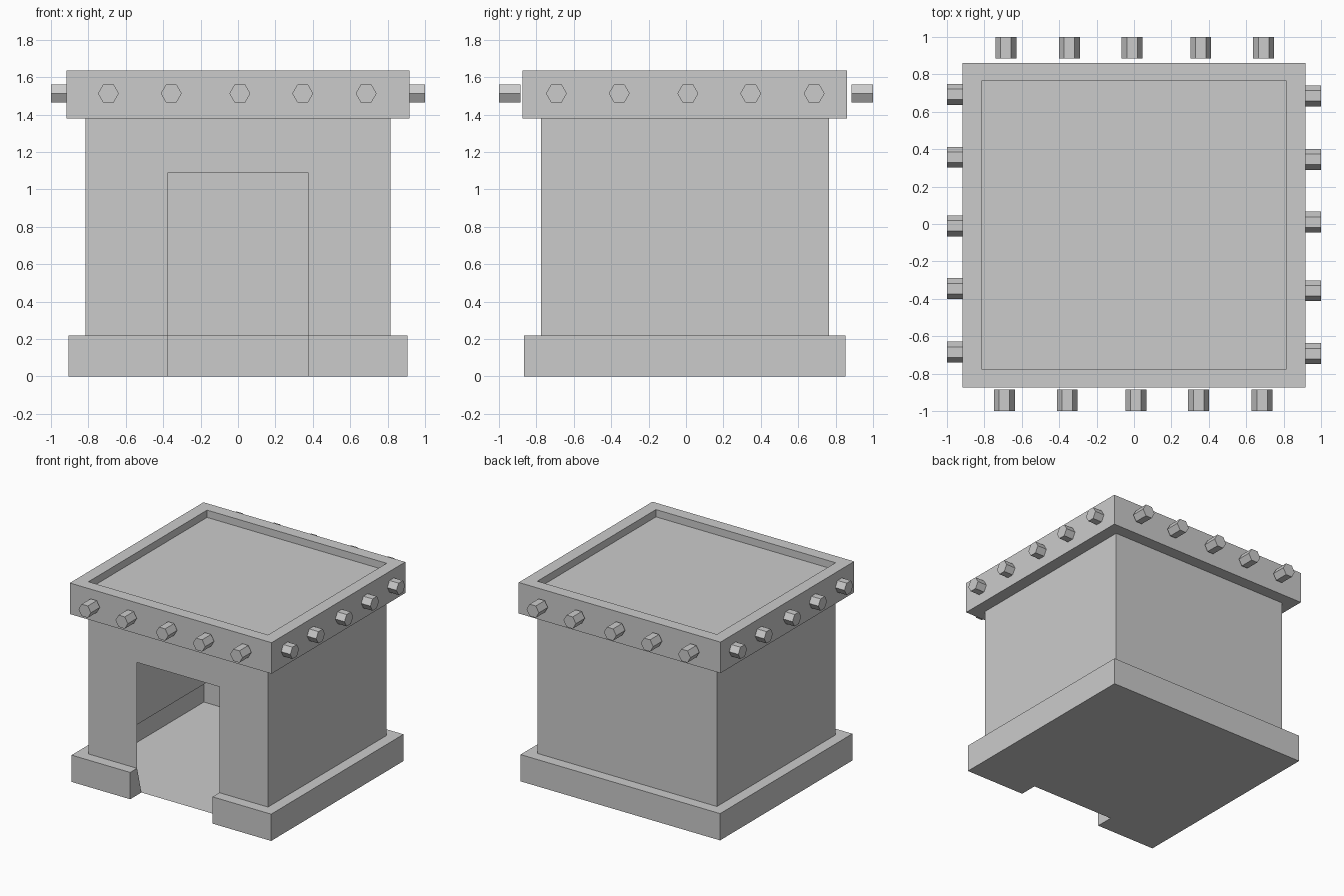
import bpy, bmesh, math
from mathutils import Matrix, Vector

old = bpy.data.objects.get("Cube")
if old:
    bpy.data.objects.remove(old, do_unlink=True)

stone = bpy.data.materials.new("grey_stone")
stone.use_nodes = True
GREY = (0.6, 0.6, 0.6, 1)
stone.diffuse_color = GREY
stone.node_tree.nodes["Principled BSDF"].inputs["Base Color"].default_value = GREY


def finish(bm, name):
    mesh = bpy.data.meshes.new(name)
    bm.to_mesh(mesh)
    bm.free()
    mesh.materials.append(stone)
    obj = bpy.data.objects.new(name, mesh)
    bpy.context.collection.objects.link(obj)
    return obj


def ring(bm, half_x, half_y, z, centre_y=-0.006):
    corners = ((-1, -1), (1, -1), (1, 1), (-1, 1))
    return [bm.verts.new((sx * half_x, centre_y + sy * half_y, z)) for sx, sy in corners]


# Building shell: stepped base, walls, overhanging parapet and sunken roof
BASE_Z, EAVE_Z, TOP_Z, ROOF_Z = 0.22, 1.38, 1.635, 1.575
base, wall, rim = (0.907, 0.859), (0.816, 0.77), (0.917, 0.868)
profile = [(base, 0), (base, BASE_Z), (wall, BASE_Z), (wall, EAVE_Z),
           (rim, EAVE_Z), (rim, TOP_Z), (wall, TOP_Z), (wall, ROOF_Z)]
bm = bmesh.new()
rings = [ring(bm, hx, hy, z) for (hx, hy), z in profile]
for low, high in zip(rings, rings[1:]):
    for i in range(4):
        j = (i + 1) % 4
        bm.faces.new((low[i], low[j], high[j], high[i]))
bm.faces.new(rings[0][::-1])
bm.faces.new(rings[-1])
bmesh.ops.recalc_face_normals(bm, faces=bm.faces)

# Doorway: slice the front and the floor, then remove the pieces in the opening
DOOR_X, DOOR_Z, SILL_Y = 0.374, 1.09, -0.72


def slice_faces(faces, point, normal):
    geom = set(faces)
    for f in faces:
        geom.update(f.edges)
        geom.update(f.verts)
    bmesh.ops.bisect_plane(bm, geom=list(geom), plane_co=point, plane_no=normal)


def door_strip():
    found = []
    for f in bm.faces:
        c = f.calc_center_median()
        front = c.y < -0.7 and c.z < EAVE_Z - 0.01
        floor = c.z < 0.001
        if (front or floor) and abs(c.x) < DOOR_X:
            found.append(f)
    return found


for side in (-1, 1):
    slice_faces(door_strip(), (side * DOOR_X, 0, 0), (1, 0, 0))
slice_faces([f for f in door_strip() if f.normal.y < -0.9], (0, 0, DOOR_Z), (0, 0, 1))
slice_faces([f for f in door_strip() if f.normal.z < -0.9], (0, SILL_Y, 0), (0, 1, 0))
opening = [f for f in door_strip() if f.calc_center_median().y < SILL_Y
           and f.calc_center_median().z < DOOR_Z]
bmesh.ops.delete(bm, geom=opening, context='FACES')

# Door jambs through the base step
front_y, wall_y = -0.006 - base[1], -0.006 - wall[1]
jamb = ((front_y, 0), (front_y, BASE_Z), (wall_y, BASE_Z), (SILL_Y, 0))
for side in (-1, 1):
    face = bm.faces.new([bm.verts.new((side * DOOR_X, y, z)) for y, z in jamb])
    face.normal_update()
    if face.normal.x * side > 0:
        face.normal_flip()
bmesh.ops.remove_doubles(bm, verts=bm.verts, dist=0.0005)
finish(bm, "building_shell")

# Hexagonal beam ends, the same uneven row on each of the four sides
ROW = (-0.693, -0.357, 0.01, 0.346, 0.685)
PEG_Z, PEG_R, PEG_LENGTH = 1.513, 0.056, 0.116
for turn, side_name in enumerate(("front", "left", "back", "right")):
    for number, x in enumerate(ROW, 1):
        bm = bmesh.new()
        bmesh.ops.create_cone(bm, cap_ends=True, segments=6, radius1=PEG_R,
                              radius2=PEG_R, depth=PEG_LENGTH,
                              matrix=Matrix.Rotation(math.radians(30), 4, 'Z'))
        # Lay the prism along y with corners pointing sideways
        corner = max(bm.verts, key=lambda v: v.co.x).co
        spin = Matrix.Rotation(-math.atan2(corner.y, corner.x), 4, 'Z')
        place = Matrix.Translation(Vector((x, -1 + PEG_LENGTH / 2, PEG_Z)))
        lay = Matrix.Rotation(math.radians(90), 4, 'X')
        around = Matrix.Rotation(turn * math.pi / 2, 4, 'Z')
        bm.transform(around @ place @ lay @ spin)
        finish(bm, f"{side_name}_beam_end_{number}")
